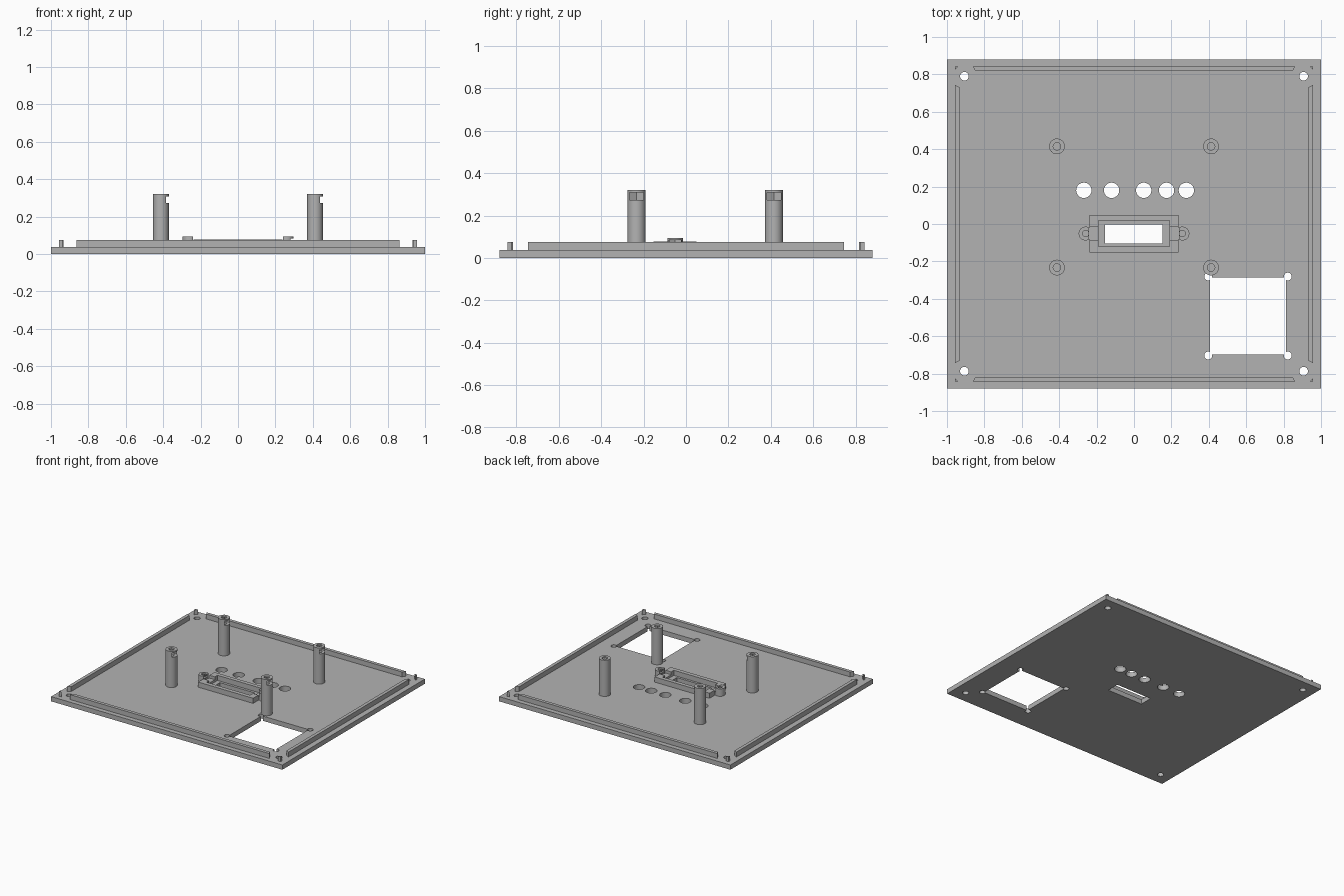
import bpy
import bmesh
from math import pi

cube = bpy.data.objects.get("Cube")
if cube:
    bpy.data.objects.remove(cube, do_unlink=True)

grey = bpy.data.materials.new("plain_grey")
grey.use_nodes = True
COLOUR = (0.45, 0.45, 0.45, 1)
grey.diffuse_color = COLOUR
grey.node_tree.nodes["Principled BSDF"].inputs["Base Color"].default_value = COLOUR

T = 0.037       # plate thickness
RIM = 0.075     # top of the rim
TOP = 0.32      # top of the posts


def prism(name, outline, z0, z1):
    """Extrude a flat outline between two heights."""
    bm = bmesh.new()
    face = bm.faces.new([bm.verts.new((x, y, z0)) for x, y in outline])
    ext = bmesh.ops.extrude_face_region(bm, geom=[face])["geom"]
    for v in ext:
        if isinstance(v, bmesh.types.BMVert):
            v.co.z = z1
    bmesh.ops.recalc_face_normals(bm, faces=bm.faces)
    mesh = bpy.data.meshes.new(name)
    bm.to_mesh(mesh)
    bm.free()
    mesh.materials.append(grey)
    obj = bpy.data.objects.new(name, mesh)
    bpy.context.collection.objects.link(obj)
    return obj


def box(name, x0, x1, y0, y1, z0, z1):
    return prism(name, [(x0, y0), (x1, y0), (x1, y1), (x0, y1)], z0, z1)


def cyl(name, x, y, r, z0, z1, sides=40, turn=0):
    bpy.ops.mesh.primitive_cylinder_add(vertices=sides, radius=r, depth=z1 - z0,
                                        location=(x, y, (z0 + z1) / 2),
                                        rotation=(0, 0, turn))
    obj = bpy.context.object
    obj.name = name
    obj.data.materials.append(grey)
    return obj


def cut(target, cutters):
    """Subtract each cutter from the target, then discard it."""
    bpy.context.view_layer.objects.active = target
    for c in cutters:
        mod = target.modifiers.new("cut", "BOOLEAN")
        mod.operation = "DIFFERENCE"
        mod.solver = "EXACT"
        mod.object = c
        bpy.ops.object.modifier_apply(modifier=mod.name)
        bpy.data.objects.remove(c, do_unlink=True)


def smooth(obj):
    bpy.ops.object.select_all(action="DESELECT")
    obj.select_set(True)
    bpy.context.view_layer.objects.active = obj
    bpy.ops.object.shade_smooth_by_angle(angle=pi / 6)


def nut_slot(x, y, half, reach, z0, z1):
    """Hexagonal nut trap open towards +x."""
    hexagon = cyl("slot_hex", x, y, half / 0.866, z0, z1, 6, pi / 6)
    channel = box("slot_channel", x, x + reach, y - half, y + half, z0, z1)
    return [hexagon, channel]


# Base plate with its openings
plate = box("base_plate", -1, 1, -0.88, 0.88, 0, T)
holes = [cyl("hole", x, 0.18, 0.041, -0.1, 0.1)
         for x in (-0.268, -0.12, 0.052, 0.174, 0.28)]
holes += [cyl("hole", x, y, 0.023, -0.1, 0.1)
          for x in (-0.907, 0.907) for y in (-0.787, 0.79)]
holes += [cyl("hole", x, y, 0.021, -0.1, 0.1)
          for x in (0.397, 0.822) for y in (-0.703, -0.281)]
holes.append(box("hole", 0.407, 0.812, -0.697, -0.287, -0.1, 0.1))
holes.append(box("hole", -0.155, 0.152, -0.103, -0.002, -0.1, 0.1))
cut(plate, holes)
smooth(plate)

# Rim strips with angled ends and corner pins
X, Y, W = 0.958, 0.843, 0.026
for s, side in ((-1, "right"), (1, "left")):
    prism(side + "_rim", [(s * X, -0.745), (s * X, 0.745),
                          (s * (X - W), 0.73), (s * (X - W), -0.73)], T, RIM)
for s, side in ((-1, "front"), (1, "back")):
    prism(side + "_rim", [(-0.863, s * Y), (0.863, s * Y),
                          (0.847, s * (Y - W)), (-0.847, s * (Y - W))], T, RIM)
    for t in (-1, 1):
        prism("corner_pin", [(t * X, s * Y), (t * (X - 0.02), s * Y),
                             (t * X, s * (Y - 0.02))], T, RIM)

# Standoff posts with screw hole and nut slot
for x in (-0.412, 0.412):
    for y in (-0.233, 0.415):
        post = cyl("standoff_post", x, y, 0.042, T, TOP)
        cut(post, nut_slot(x, y, 0.033, 0.1, 0.273, 0.308)
            + [cyl("bore", x, y, 0.02, 0.2, 0.4)])
        smooth(post)

# Raised frame round the display window
CY = -0.051
frame = box("display_frame", -0.238, 0.238, -0.153, 0.049, T, 0.077)
cut(frame, [box("inside", -0.19, 0.19, -0.121, 0.018, 0, 0.2)]
    + [box("relief", s * 0.215 - 0.026, s * 0.215 + 0.026,
           CY - 0.037, CY + 0.037, 0.055, 0.2) for s in (-1, 1)])

# Screw bosses at the frame ends
for s, side in ((-1, "right"), (1, "left")):
    x = s * 0.259
    boss = cyl(side + "_display_boss", x, CY, 0.037, T, 0.095)
    cut(boss, [box("relief", s * 0.215 - 0.026, s * 0.215 + 0.026,
                   CY - 0.05, CY + 0.05, 0.055, 0.2)]
        + nut_slot(x, CY, 0.029, 0.1, 0.068, 0.084)
        + [cyl("bore", x, CY, 0.017, 0.045, 0.2)])
    smooth(boss)
